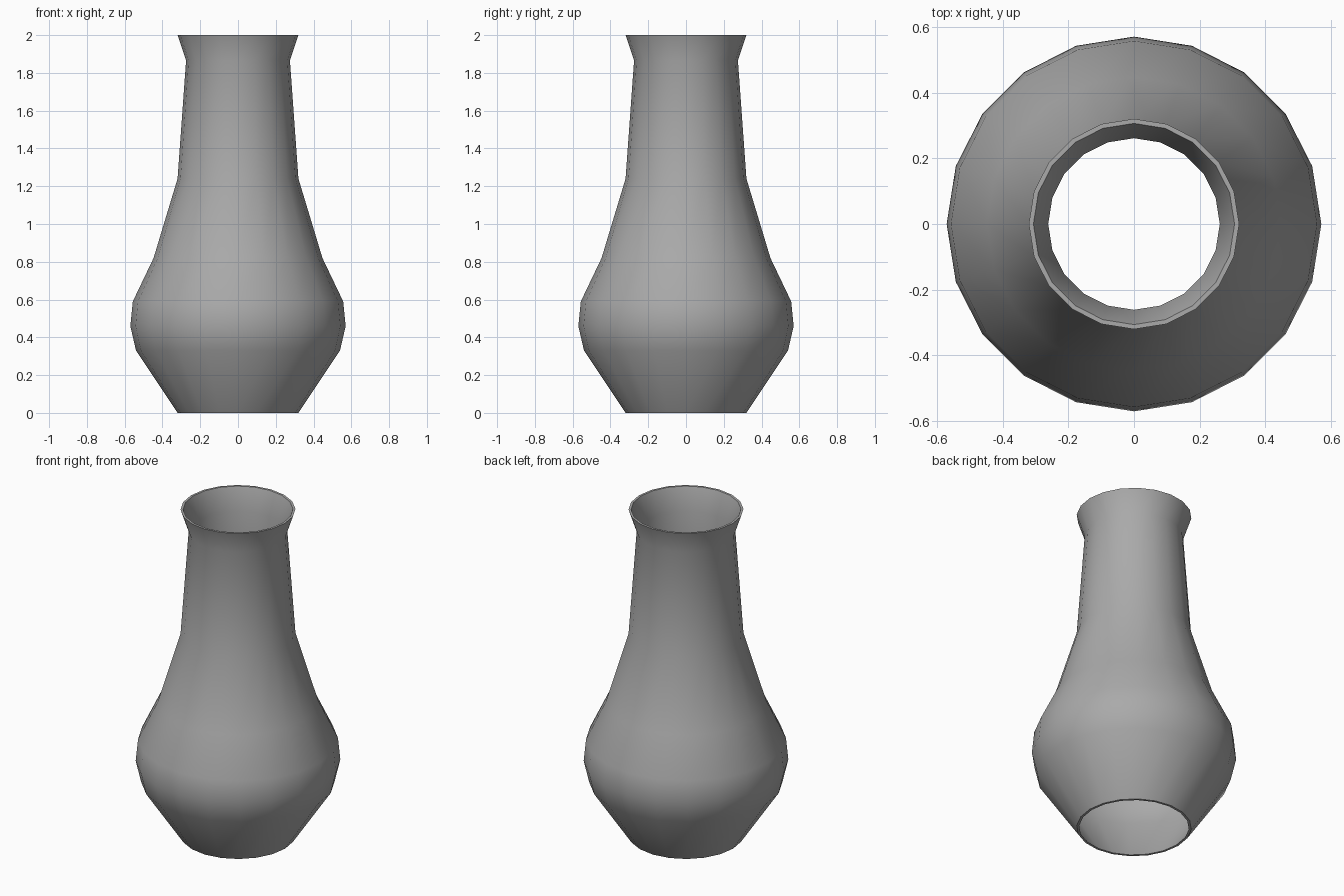
import bpy
import bmesh
from math import cos, sin, tau, radians

cube = bpy.data.objects.get("Cube")
if cube:
    bpy.data.objects.remove(cube, do_unlink=True)

SIDES = 20
WALL = 0.014

# Outer outline as (radius, height), from the open base to the flared lip
outer = [(0.32, 0), (0.54, 0.33), (0.57, 0.46), (0.557, 0.59),
         (0.447, 0.82), (0.32, 1.24), (0.275, 1.865), (0.32, 2)]
inner = [(r - WALL, z) for r, z in reversed(outer)]


def lathe(name, outline, material):
    """Revolve a closed outline around the z axis."""
    bm = bmesh.new()
    rings = [[bm.verts.new((r * cos(tau * i / SIDES), r * sin(tau * i / SIDES), z))
              for i in range(SIDES)] for r, z in outline]
    for k, low in enumerate(rings):
        high = rings[(k + 1) % len(rings)]
        for i in range(SIDES):
            j = (i + 1) % SIDES
            bm.faces.new((low[i], low[j], high[j], high[i]))
    bmesh.ops.recalc_face_normals(bm, faces=bm.faces)
    mesh = bpy.data.meshes.new(name)
    bm.to_mesh(mesh)
    bm.free()
    mesh.materials.append(material)
    # Smooth walls, crisp rims
    mesh.shade_smooth()
    mesh.set_sharp_from_angle(angle=radians(40))
    obj = bpy.data.objects.new(name, mesh)
    bpy.context.collection.objects.link(obj)
    return obj


# Plain grey finish
grey = bpy.data.materials.new("plain_grey")
grey.use_nodes = True
colour = (0.4, 0.4, 0.4, 1)
grey.diffuse_color = colour
grey.node_tree.nodes["Principled BSDF"].inputs["Base Color"].default_value = colour

# Thin-walled body, open at both ends
lathe("vase_body", outer + inner, grey)
